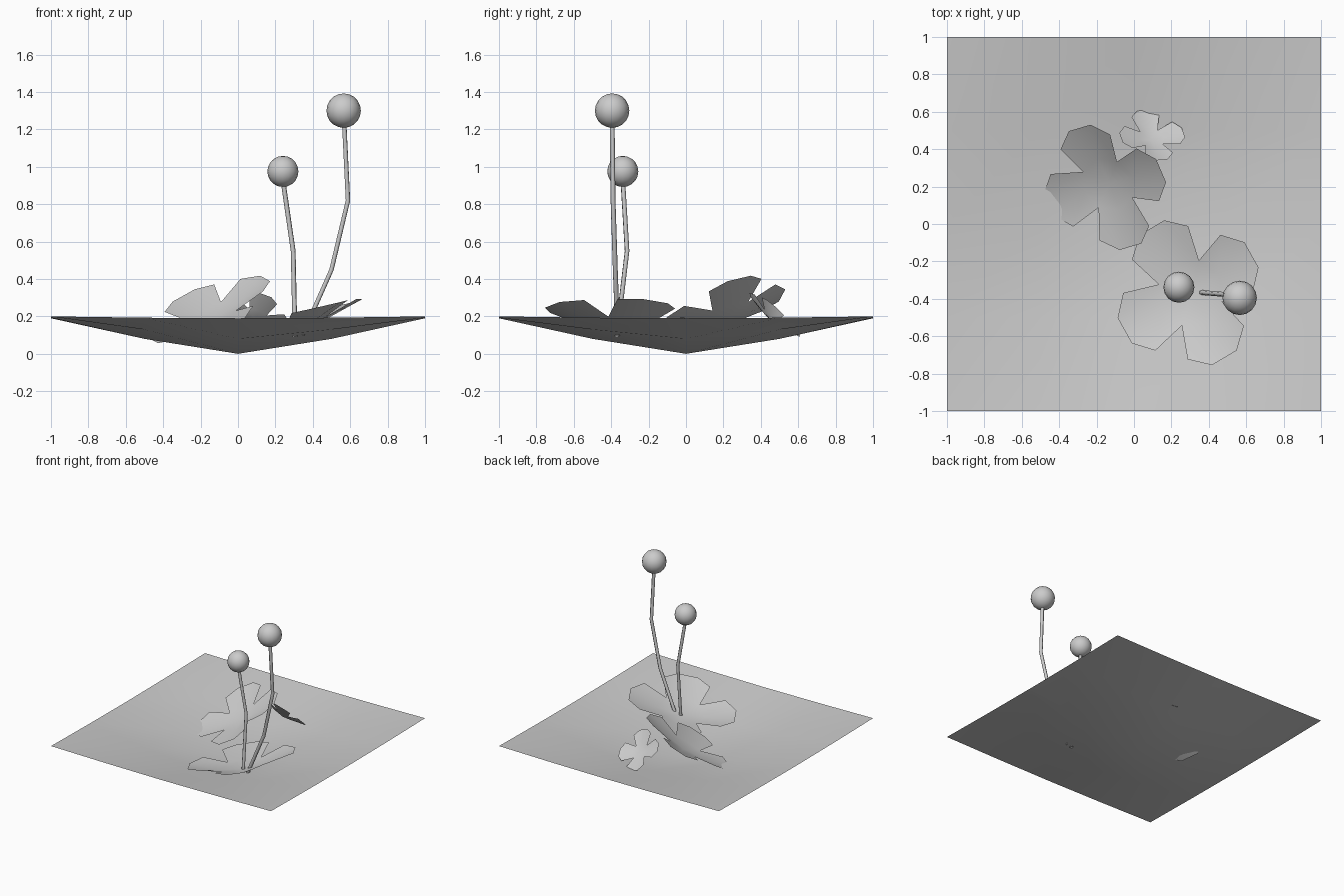
import bpy, bmesh, math
from mathutils import Vector

cube = bpy.data.objects.get("Cube")
if cube:
    bpy.data.objects.remove(cube)

grey = bpy.data.materials.new("plain_grey")
grey.use_nodes = True
GREY = (0.6, 0.6, 0.6, 1)
grey.diffuse_color = GREY
grey.node_tree.nodes["Principled BSDF"].inputs["Base Color"].default_value = GREY


def finish(name, bm):
    """Turn a bmesh into a smooth grey object."""
    mesh = bpy.data.meshes.new(name)
    bm.to_mesh(mesh)
    bm.free()
    for p in mesh.polygons:
        p.use_smooth = True
    mesh.materials.append(grey)
    obj = bpy.data.objects.new(name, mesh)
    bpy.context.collection.objects.link(obj)
    return obj


# Ground: a sagging square sheet
bm = bmesh.new()
bmesh.ops.create_grid(bm, x_segments=4, y_segments=4, size=1)
sag = [[0, 0.08, 0.19], [0.08, 0.13, 0.193], [0.19, 0.193, 0.2]]
for v in bm.verts:
    v.co.z = sag[round(abs(v.co.x) * 2)][round(abs(v.co.y) * 2)]
finish("ground_sheet", bm)


# Four-petalled flowers, cupped and tilted
def flower(name, centre, normal, radius, notch, cup, turn):
    bm = bmesh.new()
    rot = Vector((0, 0, 1)).rotation_difference(Vector(normal))

    def vert(r, degrees, lift):
        a = math.radians(turn + degrees)
        p = Vector((r * math.cos(a), r * math.sin(a), lift))
        return bm.verts.new(rot @ p + Vector(centre))

    mid = vert(0, 0, 0)
    notches = [vert(notch, 90 * k - 45, cup * 0.4) for k in range(4)]
    for k in range(4):
        start, end = notches[k], notches[(k + 1) % 4]
        fold = vert(notch, 90 * k, cup * 0.25)
        tips = [vert(radius * s, 90 * k + d, cup * h)
                for d, s, h in ((-30, 0.87, 1), (-11, 1, 0.95), (11, 1, 0.95), (30, 0.87, 1))]
        for face in ((mid, start, fold), (mid, fold, end),
                     (start, tips[0], tips[1], fold), (fold, tips[1], tips[2]),
                     (fold, tips[2], tips[3], end)):
            bm.faces.new(face)
    return finish(name, bm)


flower("large_flower", (0.31, -0.37, 0.12), (-0.25, 0.03, 1), 0.41, 0.18, 0.09, 30)
flower("medium_flower", (-0.13, 0.22, 0.18), (-0.43, -0.42, 1), 0.36, 0.15, 0.07, 20)
flower("small_flower", (0.09, 0.45, 0.18), (0.27, 0.9, 1), 0.18, 0.07, 0.04, 12)


# Bent stems, each topped with a ball
def stem(name, points):
    curve = bpy.data.curves.new(name, "CURVE")
    curve.dimensions = "3D"
    curve.bevel_depth = 0.013
    curve.bevel_resolution = 1
    line = curve.splines.new("POLY")
    line.points.add(len(points) - 1)
    for p, co in zip(line.points, points):
        p.co = (*co, 1)
    curve.materials.append(grey)
    bpy.context.collection.objects.link(bpy.data.objects.new(name, curve))


def ball(name, centre, radius):
    bm = bmesh.new()
    bmesh.ops.create_uvsphere(bm, u_segments=16, v_segments=10, radius=radius)
    finish(name, bm).location = centre


stem("short_stem", [(0.305, -0.37, 0.09), (0.295, -0.315, 0.55), (0.24, -0.338, 0.93)])
ball("short_stem_ball", (0.24, -0.338, 0.975), 0.083)
stem("tall_stem", [(0.345, -0.365, 0.1), (0.5, -0.378, 0.45), (0.588, -0.39, 0.82),
                   (0.567, -0.395, 1.25)])
ball("tall_stem_ball", (0.565, -0.395, 1.3), 0.092)
